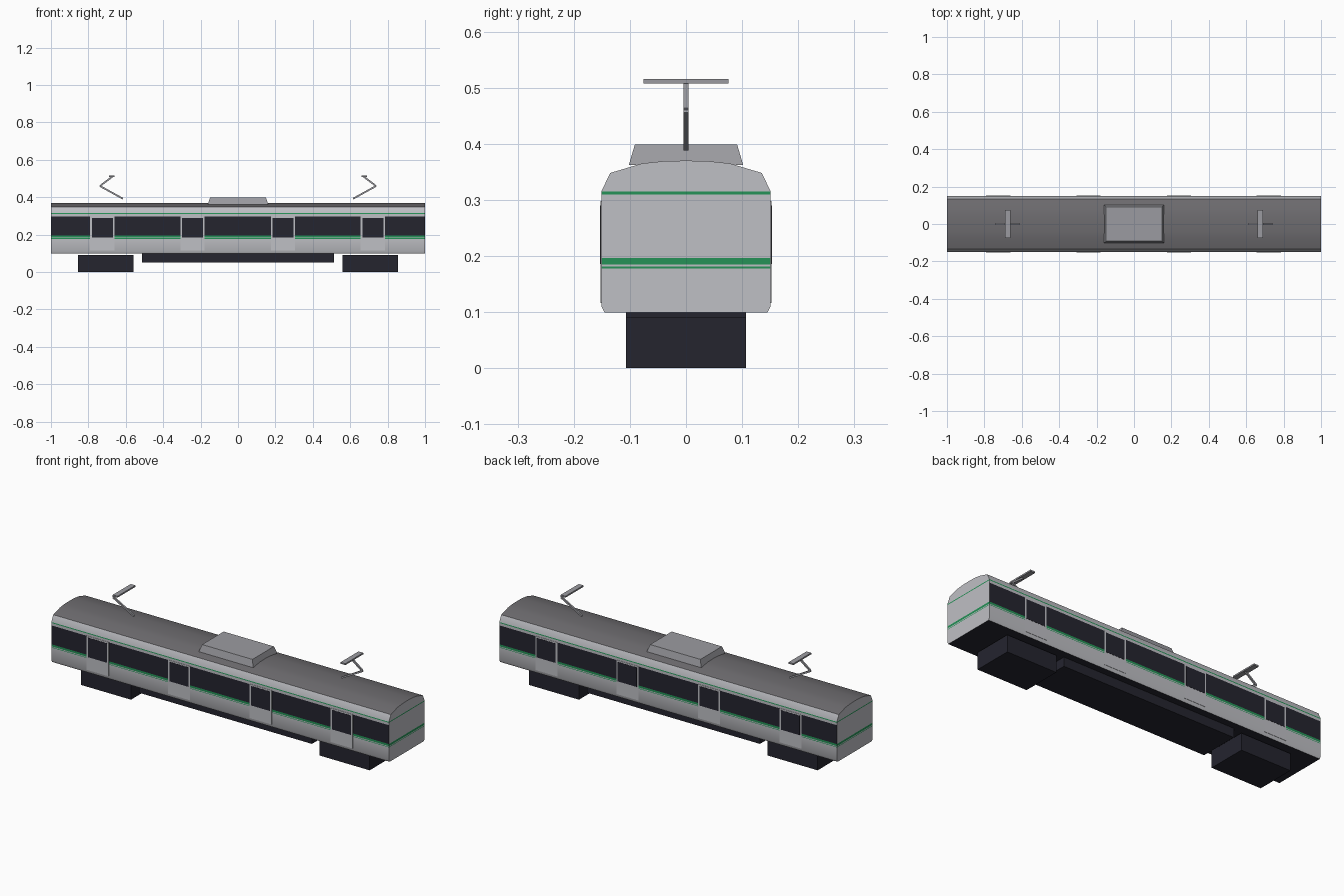
import bpy, bmesh, math
from mathutils import Vector

if "Cube" in bpy.data.objects:
    bpy.data.objects.remove(bpy.data.objects["Cube"])


def material(name, rgb):
    m = bpy.data.materials.new(name)
    m.diffuse_color = (*rgb, 1)
    m.use_nodes = True
    m.node_tree.nodes["Principled BSDF"].inputs["Base Color"].default_value = m.diffuse_color
    return m


SILVER = material("silver", (0.52, 0.525, 0.555))
ROOF = material("roof grey", (0.155, 0.15, 0.16))
DARK = material("dark", (0.018, 0.018, 0.028))
GREEN = material("green", (0.018, 0.29, 0.095))
UNIT = material("unit grey", (0.33, 0.33, 0.355))


def finish(bm, name, mats):
    bmesh.ops.recalc_face_normals(bm, faces=bm.faces)
    me = bpy.data.meshes.new(name)
    bm.to_mesh(me)
    bm.free()
    ob = bpy.data.objects.new(name, me)
    bpy.context.collection.objects.link(ob)
    for m in mats:
        me.materials.append(m)
    return ob


def box(name, lo, hi, mat, taper=(0, 0)):
    """Box between two corners; taper pulls the top edges inward."""
    bm = bmesh.new()
    bmesh.ops.create_cube(bm, size=1)
    lo, hi = Vector(lo), Vector(hi)
    mid, size = (lo + hi) / 2, hi - lo
    for v in bm.verts:
        top = v.co.z > 0
        sx, sy = math.copysign(1, v.co.x), math.copysign(1, v.co.y)
        v.co = mid + v.co * size
        if top:
            v.co.x -= sx * taper[0]
            v.co.y -= sy * taper[1]
    return finish(bm, name, [mat])


def bar(name, a, b, thick, mat):
    """Square bar between two points in the xz plane."""
    a, b = Vector(a), Vector(b)
    d = b - a
    half = d.length / 2
    ob = box(name, (-half, -thick / 2, -thick / 2), (half, thick / 2, thick / 2), mat)
    ob.location = (a + b) / 2
    ob.rotation_euler = (0, -math.atan2(d.z, d.x), 0)
    return ob


# Car body: cross-section extruded along x, then cut at the stripe heights
half = [(0.145, 0.099), (0.151, 0.111), (0.151, 0.315), (0.135, 0.348),
        (0.078, 0.365), (0.04, 0.369)]
profile = half + [(0, 0.37)] + [(-y, z) for y, z in reversed(half)]
bm = bmesh.new()
face = bm.faces.new([bm.verts.new((-1, y, z)) for y, z in profile])
ext = bmesh.ops.extrude_face_region(bm, geom=[face], use_keep_orig=True)
for v in ext["geom"]:
    if isinstance(v, bmesh.types.BMVert):
        v.co.x = 1
for z in (0.178, 0.181, 0.185, 0.196, 0.297, 0.310, 0.315):
    bmesh.ops.bisect_plane(bm, geom=bm.verts[:] + bm.edges[:] + bm.faces[:],
                           plane_co=(0, 0, z), plane_no=(0, 0, 1), dist=1e-5)
bmesh.ops.recalc_face_normals(bm, faces=bm.faces)
for f in bm.faces:
    z = f.calc_center_median().z
    is_end = abs(f.normal.x) > 0.9
    if f.normal.z < -0.9:                       # underside
        f.material_index = 2
    elif not is_end and z > 0.349:              # roof
        f.material_index = 1
    elif 0.178 < z < 0.181 or 0.185 < z < 0.196 or 0.310 < z < 0.315:
        f.material_index = 3                    # stripes run all round
    elif not is_end and 0.196 < z < 0.297:      # window band
        f.material_index = 2
body = finish(bm, "car_body", [SILVER, ROOF, DARK, GREEN])
bpy.context.view_layer.objects.active = body
body.select_set(True)
bpy.ops.object.shade_smooth_by_angle(angle=math.radians(35))

# Doors with window panes, on both sides
for side in (-1, 1):
    for x in (-0.725, -0.243, 0.241, 0.721):
        def plate(name, hw, z0, z1, depth, mat):
            ya, yb = sorted((side * 0.149, side * depth))
            box(name, (x - hw, ya, z0), (x + hw, yb, z1), mat)
        plate("door", 0.065, 0.116, 0.298, 0.1525, SILVER)
        plate("door_window", 0.056, 0.186, 0.290, 0.1535, DARK)

# Running gear
box("underframe_box", (-0.513, -0.107, 0.05), (0.513, 0.107, 0.1), DARK)
for s in (-1, 1):
    box("bogie", (s * 0.707 - 0.148, -0.107, 0), (s * 0.707 + 0.148, 0.107, 0.091), DARK)

# Roof cooling unit
box("roof_unit", (-0.161, -0.102, 0.362), (0.161, 0.102, 0.399), UNIT, (0.012, 0.011))

# Folding current collectors
for s in (-1, 1):
    bar("collector_lower_arm", (s * 0.615, 0, 0.392), (s * 0.738, 0, 0.46), 0.009, UNIT)
    bar("collector_upper_arm", (s * 0.738, 0, 0.46), (s * 0.672, 0, 0.51), 0.009, UNIT)
    box("collector_head", (s * 0.675 - 0.014, -0.076, 0.507),
        (s * 0.675 + 0.014, 0.076, 0.515), UNIT)
